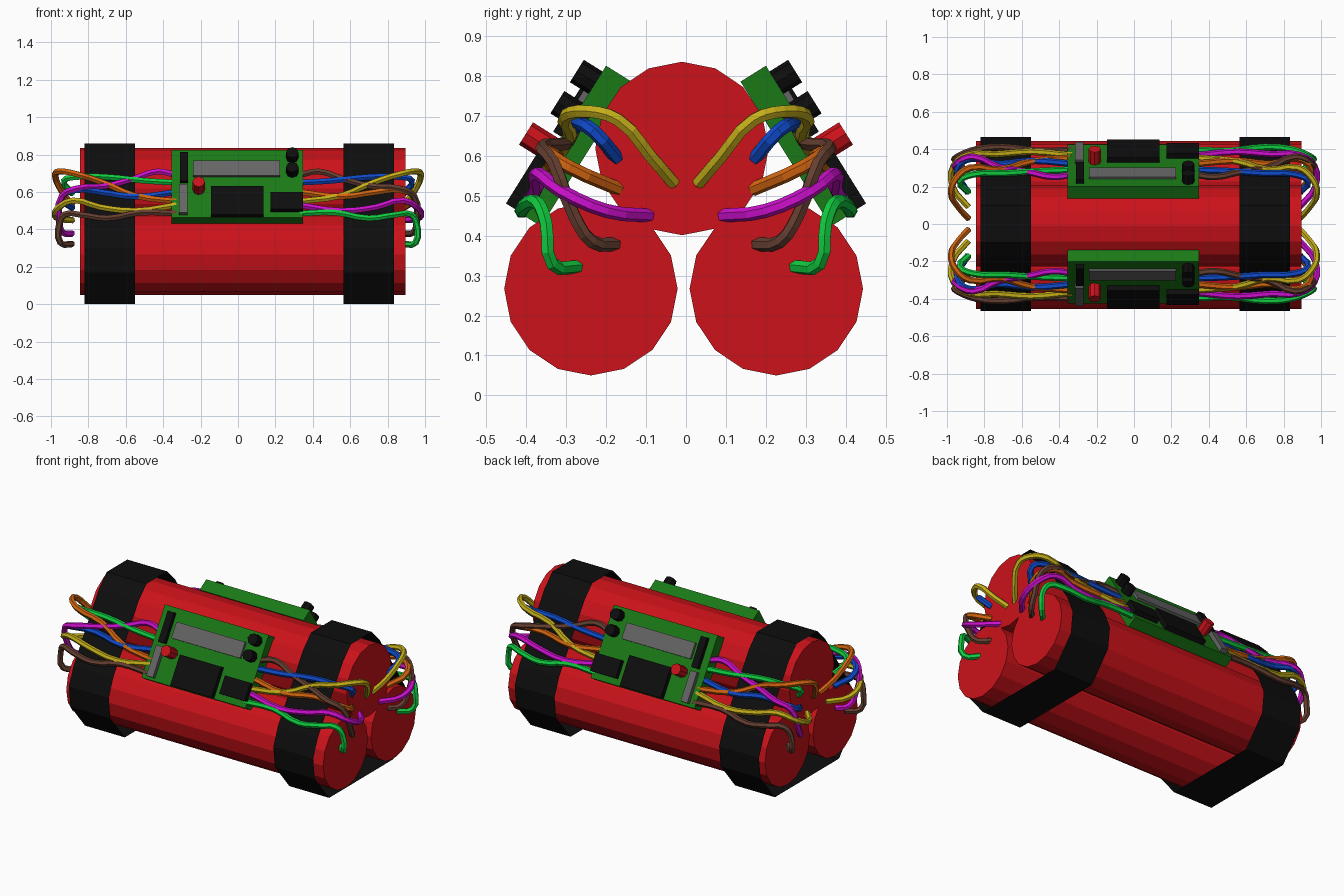
import bpy, bmesh, math
from mathutils import Matrix, Vector

if "Cube" in bpy.data.objects:
    bpy.data.objects.remove(bpy.data.objects["Cube"])


def material(name, rgb):
    m = bpy.data.materials.new(name)
    m.diffuse_color = (*rgb, 1)
    m.use_nodes = True
    m.node_tree.nodes["Principled BSDF"].inputs["Base Color"].default_value = m.diffuse_color
    return m


RED = material("red", (0.60, 0.006, 0.01))
BLACK = material("black", (0.004, 0.004, 0.004))
BOARD = material("board_green", (0.01, 0.19, 0.008))
GREY = material("grey", (0.13, 0.13, 0.13))
WIRE = {
    "yellow": material("yellow", (0.55, 0.42, 0.01)),
    "blue": material("blue", (0.005, 0.07, 0.6)),
    "brown": material("brown", (0.13, 0.05, 0.03)),
    "magenta": material("magenta", (0.62, 0.005, 0.62)),
    "orange": material("orange", (0.65, 0.13, 0.005)),
    "green": material("bright_green", (0.005, 0.6, 0.05)),
}


def finish(name, bm, mat, matrix=None):
    bmesh.ops.recalc_face_normals(bm, faces=bm.faces)
    if matrix is not None:
        bmesh.ops.transform(bm, matrix=matrix, verts=bm.verts)
        if matrix.determinant() < 0:
            bmesh.ops.reverse_faces(bm, faces=bm.faces)
    me = bpy.data.meshes.new(name)
    bm.to_mesh(me)
    bm.free()
    me.materials.append(mat)
    ob = bpy.data.objects.new(name, me)
    bpy.context.collection.objects.link(ob)
    return ob


# Three sticks along x
for name, y, z in (("top_stick", -0.01, 0.618), ("front_stick", -0.238, 0.267),
                   ("back_stick", 0.226, 0.267)):
    bm = bmesh.new()
    bmesh.ops.create_cone(bm, cap_ends=True, segments=16, radius1=0.217,
                          radius2=0.217, depth=1.74)
    # a corner of the 16-gon points straight up
    a = max(bm.verts, key=lambda v: v.co.x).co
    turn = Matrix.Rotation(-math.atan2(a.y, a.x), 4, 'Z')
    finish(name, bm, RED, Matrix.Translation((0.025, y, z))
           @ Matrix.Rotation(math.pi / 2, 4, 'Y') @ turn)

# Tape bands: thin open sheets wrapped around the bundle
half = [(0.10, 0.86), (0.175, 0.785), (0.42, 0.41), (0.465, 0.30), (0.45, 0.17), (0.31, 0.0)]
loop = half + [(-y, z) for y, z in reversed(half)]
for name, x0, x1 in (("left_band", -0.82, -0.55), ("right_band", 0.565, 0.835)):
    bm = bmesh.new()
    a = [bm.verts.new((x0, y, z)) for y, z in loop]
    b = [bm.verts.new((x1, y, z)) for y, z in loop]
    for i in range(len(loop)):
        j = (i + 1) % len(loop)
        bm.faces.new((a[i], a[j], b[j], b[i]))
    finish(name, bm, BLACK)

# Tilted board frame: u along x, v down the board, w outward from its face
T = math.radians(32)
frame = Matrix(((1, 0, 0, 0),
                (0, math.sin(T), math.cos(T), 0.2),
                (0, -math.cos(T), math.sin(T), 0.825),
                (0, 0, 0, 1)))


def board_box(name, mirror, mat, u0, u1, v0, v1, w0, w1):
    bm = bmesh.new()
    bmesh.ops.create_cube(bm, size=1)
    local = (Matrix.Translation(((u0 + u1) / 2, (v0 + v1) / 2, (w0 + w1) / 2))
             @ Matrix.Diagonal((u1 - u0, v1 - v0, w1 - w0, 1)))
    finish(name, bm, mat, mirror @ frame @ local)


def board_knob(name, mirror, mat, u, v, r, h):
    bm = bmesh.new()
    bmesh.ops.create_cone(bm, cap_ends=True, segments=8, radius1=r, radius2=r, depth=h)
    finish(name, bm, mat, mirror @ frame @ Matrix.Translation((u, v, h / 2)))


def ys(z):
    """Depth of a wire lying on the slanted side at height z."""
    return 0.178 + 0.64 * (0.825 - z)


# Wires: (right end colour, left end colour, (x, z) run along the side, (x, y, z) loop to the cap)
wires = [
    ("yellow", "orange", [(0.33, 0.55), (0.55, 0.58), (0.72, 0.65)],
     [(0.88, 0.30, 0.70), (0.955, 0.24, 0.71), (0.978, 0.17, 0.69), (0.94, 0.09, 0.60), (0.885, 0.03, 0.53)]),
    ("blue", "green", [(0.33, 0.65), (0.50, 0.66), (0.70, 0.68)],
     [(0.86, 0.265, 0.68), (0.93, 0.23, 0.66), (0.885, 0.17, 0.59)]),
    ("brown", "magenta", [(0.33, 0.69), (0.43, 0.71), (0.56, 0.67), (0.72, 0.63)],
     [(0.86, 0.36, 0.62), (0.94, 0.33, 0.58), (0.955, 0.28, 0.45), (0.94, 0.235, 0.385), (0.885, 0.175, 0.378)]),
    ("orange", "blue", [(0.33, 0.60), (0.55, 0.575), (0.74, 0.60)],
     [(0.87, 0.35, 0.61), (0.945, 0.29, 0.57), (0.885, 0.165, 0.515)]),
    ("magenta", "yellow", [(0.33, 0.53), (0.55, 0.50), (0.74, 0.52)],
     [(0.88, 0.37, 0.555), (0.965, 0.31, 0.51), (0.97, 0.20, 0.462), (0.885, 0.09, 0.45)]),
    ("green", "brown", [(0.33, 0.485), (0.52, 0.49), (0.70, 0.46)],
     [(0.84, 0.40, 0.478), (0.925, 0.37, 0.48), (0.955, 0.35, 0.43), (0.95, 0.335, 0.33), (0.885, 0.27, 0.322)]),
]


def wire(name, pts, mat):
    cu = bpy.data.curves.new(name, 'CURVE')
    cu.dimensions = '3D'
    cu.bevel_depth = 0.0175
    cu.bevel_resolution = 1
    cu.resolution_u = 3
    cu.use_fill_caps = True
    sp = cu.splines.new('BEZIER')
    sp.use_smooth = False
    sp.bezier_points.add(len(pts) - 1)
    for bp, p in zip(sp.bezier_points, pts):
        bp.co = p
        bp.handle_left_type = bp.handle_right_type = 'AUTO'
    cu.materials.append(mat)
    bpy.context.collection.objects.link(bpy.data.objects.new(name, cu))


for side, s in (("front", -1), ("back", 1)):
    m = Matrix.Diagonal((1, s, 1, 1))
    # Circuit board and its components
    board_box(side + "_board", m, BOARD, -0.355, 0.348, 0, 0.427, -0.075, 0)
    board_box(side + "_display", m, GREY, -0.24, 0.225, 0.075, 0.17, -0.01, 0.015)
    board_box(side + "_large_chip", m, BLACK, -0.145, 0.135, 0.245, 0.425, -0.01, 0.03)
    board_box(side + "_small_chip", m, BLACK, 0.175, 0.348, 0.285, 0.39, -0.01, 0.03)
    board_box(side + "_black_slot", m, BLACK, -0.31, -0.267, 0.03, 0.21, -0.01, 0.025)
    board_box(side + "_grey_slot", m, GREY, -0.315, -0.27, 0.23, 0.41, -0.01, 0.025)
    board_knob(side + "_button", m, RED, -0.21, 0.25, 0.033, 0.08)
    board_knob(side + "_upper_knob", m, BLACK, 0.29, 0.05, 0.033, 0.055)
    board_knob(side + "_lower_knob", m, BLACK, 0.29, 0.142, 0.033, 0.055)
    # Wires at both ends
    for right, left, run, tail in wires:
        path = [(x, ys(z), z) for x, z in run] + tail
        for end, d, colour in (("right", 1, right), ("left", -1, left)):
            wire(f"{side}_{end}_{colour}_wire", [(d * x, s * y, z) for x, y, z in path], WIRE[colour])
